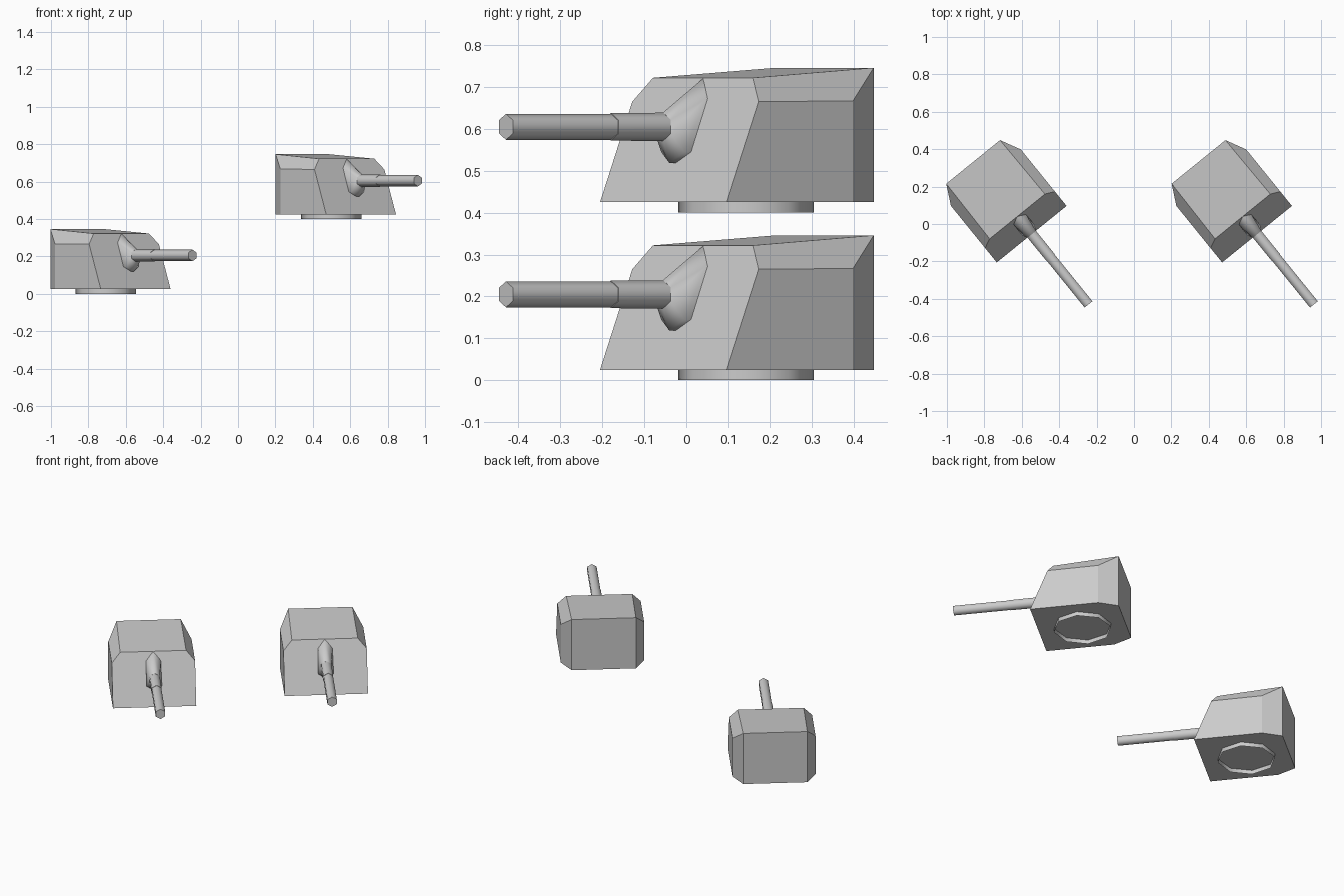
import bpy, bmesh, math
from mathutils import Vector

if "Cube" in bpy.data.objects:
    bpy.data.objects.remove(bpy.data.objects["Cube"])

TURN = math.radians(39)
PLACES = {"low": (-0.707, 0.143, 0.0), "high": (0.498, 0.143, 0.4)}


def make(name, verts, faces, smooth=False):
    """Turret-local mesh (front faces -y), placed once per turret."""
    me = bpy.data.meshes.new(name)
    me.from_pydata(verts, [], faces)
    bm = bmesh.new()
    bm.from_mesh(me)
    bmesh.ops.recalc_face_normals(bm, faces=bm.faces)
    bm.to_mesh(me)
    bm.free()
    for tag, loc in PLACES.items():
        ob = bpy.data.objects.new(f"{tag}_{name}", me)
        ob.location = loc
        ob.rotation_euler.z = TURN
        bpy.context.collection.objects.link(ob)
    if smooth:
        bpy.ops.object.select_all(action='DESELECT')
        ob.select_set(True)
        bpy.context.view_layer.objects.active = ob
        bpy.ops.object.shade_smooth_by_angle(angle=math.radians(61))


def loft(rings, caps=(True, True)):
    """Join equal-sized rings of points with quads."""
    n = len(rings[0])
    verts = [p for r in rings for p in r]
    faces = [(k * n + i, k * n + (i + 1) % n, (k + 1) * n + (i + 1) % n, (k + 1) * n + i)
             for k in range(len(rings) - 1) for i in range(n)]
    if caps[0]:
        faces.append(tuple(range(n)))
    if caps[1]:
        faces.append(tuple(range(len(verts) - n, len(verts))))
    return verts, faces


# Armoured housing: right half points, then the mirrored left half
right = [(0.24, -0.254, 0.025), (0.24, 0.135, 0.025), (0.185, 0.243, 0.025),   # floor
         (0.24, -0.155, 0.265), (0.24, 0.135, 0.267),                          # shoulder
         (0.19, -0.132, 0.322), (0.185, 0.243, 0.346)]                         # roof
verts = right + [(-x, y, z) for x, y, z in right]
half = [(0, 1, 4, 3), (1, 2, 6, 4), (3, 4, 6, 5)]
faces = half + [tuple(i + 7 for i in f) for f in half]
faces += [(0, 1, 2, 9, 8, 7), (0, 3, 5, 12, 10, 7), (5, 6, 13, 12), (2, 6, 13, 9)]
make("turret_housing", verts, faces)

# Open eight-sided base ring
base = [[(0.163 * math.cos(i * math.pi / 4), 0.163 * math.sin(i * math.pi / 4), z)
         for i in range(8)] for z in (0.0, 0.025)]
make("base_ring", *loft(base, caps=(False, False)), smooth=True)


# Six-sided gun barrel with a slightly thicker rear sleeve
def hexagon(v, r, z=0.205):
    return [(r * math.sin(i * math.pi / 3), -v, z + r * math.cos(i * math.pi / 3))
            for i in range(6)]


make("gun_barrel", *loft([hexagon(0.18, 0.034), hexagon(0.415, 0.033),
                          hexagon(0.415, 0.031), hexagon(0.737, 0.031)]), smooth=True)

# Mantlet: tall hexagon on the sloped front, flaring down to the barrel
rim = [(0, -0.130, 0.322), (0.042, -0.158, 0.272), (0.044, -0.225, 0.145),
       (0, -0.236, 0.119), (-0.044, -0.225, 0.145), (-0.042, -0.158, 0.272)]
back = [(x, y + 0.05, z) for x, y, z in rim]
make("gun_mantlet", *loft([back, rim, hexagon(0.255, 0.034)]), smooth=True)
